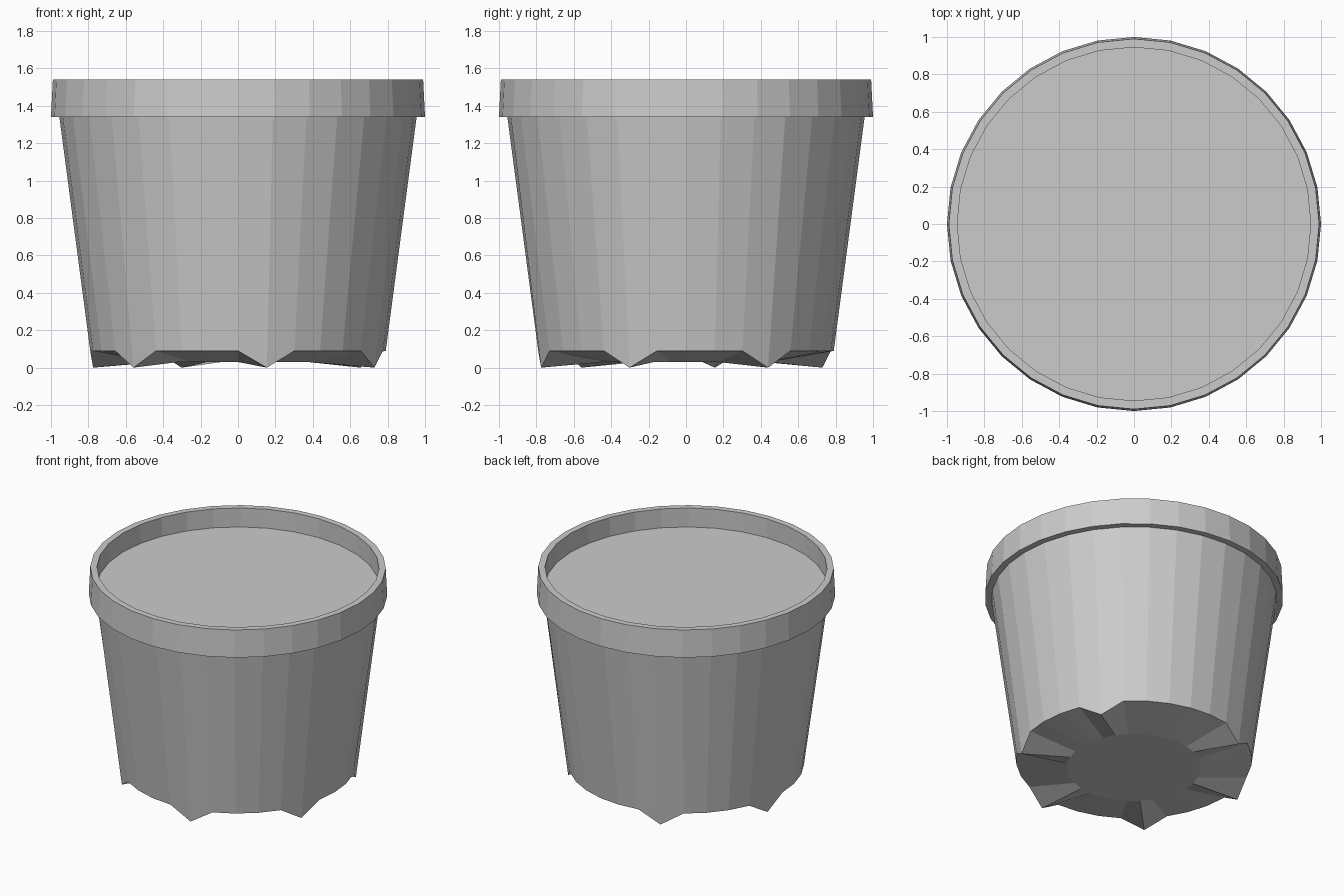
import bpy, bmesh
from math import sin, cos, tau

if "Cube" in bpy.data.objects:
    bpy.data.objects.remove(bpy.data.objects["Cube"])

SIDES = 32
FEET = {-17, -12, -7, -2, 3, 10}          # side numbers that carry a foot
FEET = {f % SIDES for f in FEET}


def ring(bm, r, z):
    """Ring of vertices; z may be a number or a function of the side number."""
    height = z if callable(z) else (lambda i: z)
    return [bm.verts.new((r * cos(tau * i / SIDES), r * sin(tau * i / SIDES), height(i)))
            for i in range(SIDES)]


def bridge(bm, a, b):
    for i in range(SIDES):
        j = (i + 1) % SIDES
        bm.faces.new((a[i], a[j], b[j], b[i]))


def finish(bm, name):
    bmesh.ops.recalc_face_normals(bm, faces=bm.faces[:])
    mesh = bpy.data.meshes.new(name)
    bm.to_mesh(mesh)
    bm.free()
    bpy.context.collection.objects.link(bpy.data.objects.new(name, mesh))


def foot_height(i):
    return 0.0 if i in FEET else 0.09


# Pot: recessed base, wedge feet, tapered wall, rim, lip and inner wall down to the soil
bm = bmesh.new()
profile = [(0.45, 0.03), (0.79, foot_height), (0.955, 1.34),
           (1.0, 1.34), (0.99, 1.54), (0.945, 1.54), (0.945, 1.40)]
rings = [ring(bm, r, z) for r, z in profile]
for a, b in zip(rings, rings[1:]):
    bridge(bm, a, b)
bm.faces.new(rings[0][::-1])
finish(bm, "pot")

# Soil: flat disc just below the rim
bm = bmesh.new()
disc = bm.faces.new(ring(bm, 0.945, 1.40))
disc.normal_update()
mesh = bpy.data.meshes.new("soil")
bm.to_mesh(mesh)
bm.free()
bpy.context.collection.objects.link(bpy.data.objects.new("soil", mesh))
